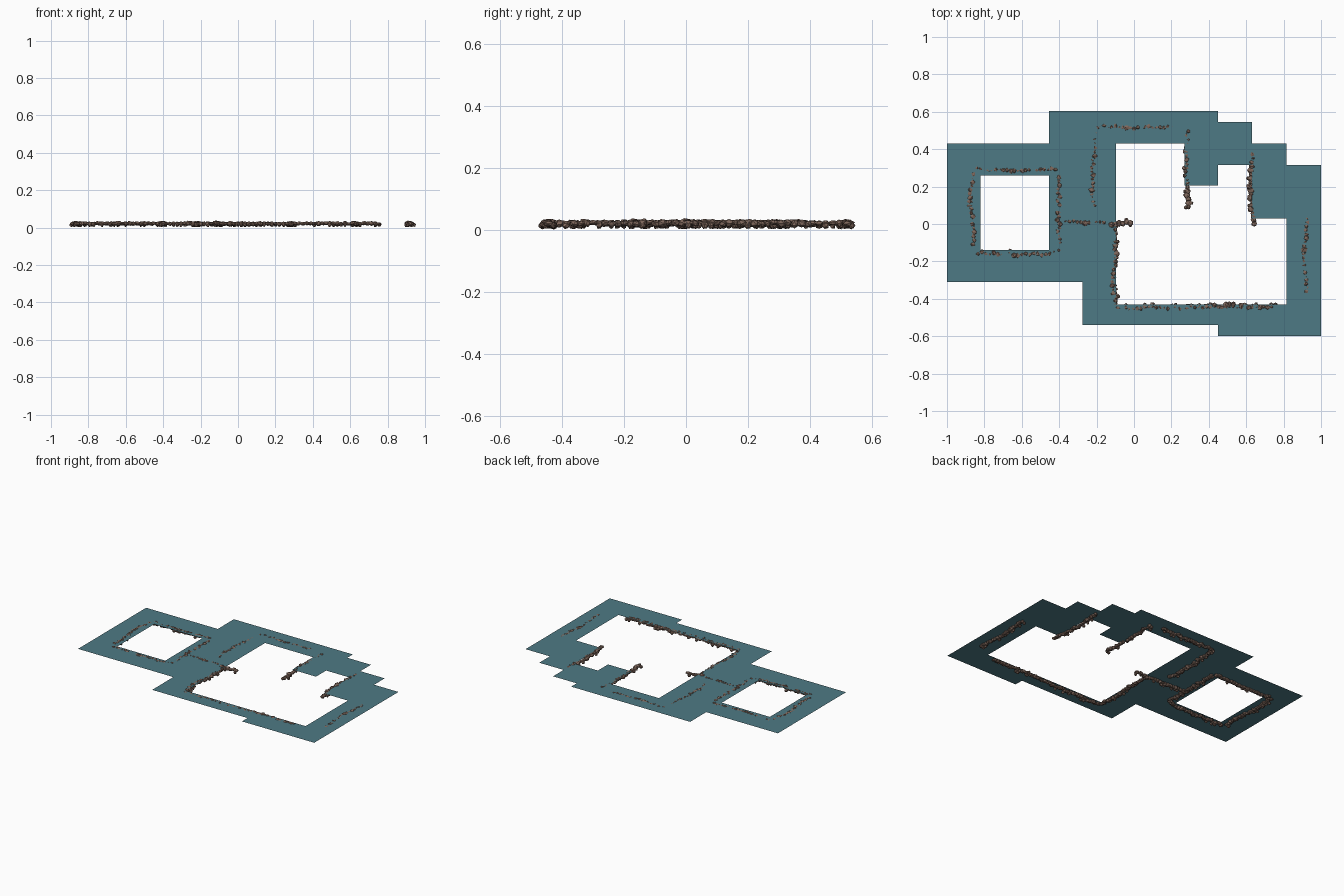
import bpy, bmesh, math, random
from mathutils import Vector, Matrix, Euler

if "Cube" in bpy.data.objects:
    bpy.data.objects.remove(bpy.data.objects["Cube"])

random.seed(4)
WATER_Z = 0.029


def material(name, col):
    m = bpy.data.materials.new(name)
    m.diffuse_color = (*col, 1)
    m.use_nodes = True
    m.node_tree.nodes["Principled BSDF"].inputs["Base Color"].default_value = m.diffuse_color
    return m


water_mat = material("teal water", (0.076, 0.195, 0.235))
rock_mat = material("brown rock", (0.21, 0.135, 0.105))


def finish(bm, name, mat):
    me = bpy.data.meshes.new(name)
    bm.to_mesh(me)
    bm.free()
    me.materials.append(mat)
    ob = bpy.data.objects.new(name, me)
    bpy.context.collection.objects.link(ob)
    return ob


# Water sheet: columns (x0, x1, then y spans that are filled)
columns = [
    (-1.0, -0.82, [(-0.31, 0.43)]),
    (-0.82, -0.455, [(-0.31, -0.14), (0.26, 0.43)]),
    (-0.455, -0.275, [(-0.31, 0.605)]),
    (-0.275, -0.095, [(-0.54, 0.605)]),
    (-0.095, 0.27, [(-0.54, -0.43), (0.43, 0.605)]),
    (0.27, 0.45, [(-0.54, -0.43), (0.205, 0.605)]),
    (0.45, 0.63, [(-0.6, -0.43), (0.315, 0.545)]),
    (0.63, 0.815, [(-0.6, -0.43), (0.03, 0.43)]),
    (0.815, 1.0, [(-0.6, 0.315)]),
]
bm = bmesh.new()
for x0, x1, spans in columns:
    for y0, y1 in spans:
        bm.faces.new([bm.verts.new((x, y, WATER_Z)) for x, y in
                      ((x0, y0), (x1, y0), (x1, y1), (x0, y1))])
finish(bm, "water_sheet", water_mat)


# Rough flat-faced stone with its top and base kept inside the bank height
def add_rock(bm, x, y, z, r, h):
    rot = Euler([random.uniform(0, 6.28) for _ in range(3)]).to_matrix()
    made = bmesh.ops.create_icosphere(bm, subdivisions=1, radius=1)["verts"]
    sx, sy = r * random.uniform(0.85, 1.2), r * random.uniform(0.85, 1.2)
    for v in made:
        p = rot @ (v.co * random.uniform(0.85, 1.1))
        v.co = (x + p.x * sx, y + p.y * sy,
                min(0.039, max(0.0, z + p.z * h)))


# Row of stones along a path
def rock_row(name, pts):
    bm = bmesh.new()
    pts = [Vector(p) for p in pts]
    for a, b in zip(pts, pts[1:]):
        d = b - a
        side = Vector((-d.y, d.x)).normalized()
        n = max(2, round(d.length / 0.021))
        for i in range(n + 1):
            c = a.lerp(b, i / n) + side * random.uniform(-0.007, 0.007)
            add_rock(bm, c.x, c.y, random.uniform(0.019, 0.0235),
                     random.uniform(0.013, 0.019), random.uniform(0.009, 0.015))
            # small stones at the foot of the row
            if random.random() < 0.4:
                c += side * random.choice((-1, 1)) * 0.013
                add_rock(bm, c.x, c.y, 0.014, 0.011, 0.012)
    finish(bm, name, rock_mat)


rows = {
    "pool_bank_left": [(-0.86, 0.285), (-0.875, 0.12), (-0.86, 0.0), (-0.855, -0.13)],
    "pool_bank_back": [(-0.84, 0.295), (-0.64, 0.28), (-0.42, 0.295)],
    "pool_bank_right": [(-0.4, 0.27), (-0.405, 0.06), (-0.395, -0.14)],
    "pool_bank_front": [(-0.835, -0.155), (-0.62, -0.165), (-0.43, -0.155)],
    "bank_spur": [(-0.385, 0.015), (-0.1, 0.0), (-0.02, 0.008)],
    "inner_bank_left": [(-0.1, -0.01), (-0.1, -0.2), (-0.115, -0.33), (-0.1, -0.43)],
    "inner_bank_front": [(-0.085, -0.445), (0.16, -0.45), (0.45, -0.44), (0.755, -0.44)],
    "rear_bank_left": [(-0.2, 0.515), (-0.225, 0.3), (-0.215, 0.1)],
    "rear_bank_back": [(-0.18, 0.525), (0.0, 0.515), (0.2, 0.518)],
    "rear_bank_right": [(0.288, 0.495), (0.275, 0.3), (0.29, 0.09)],
    "middle_bank": [(0.635, 0.395), (0.622, 0.2), (0.636, 0.0)],
    "outer_bank_right": [(0.925, 0.03), (0.91, -0.16), (0.925, -0.36)],
}
for name, pts in rows.items():
    rock_row(name, pts)
